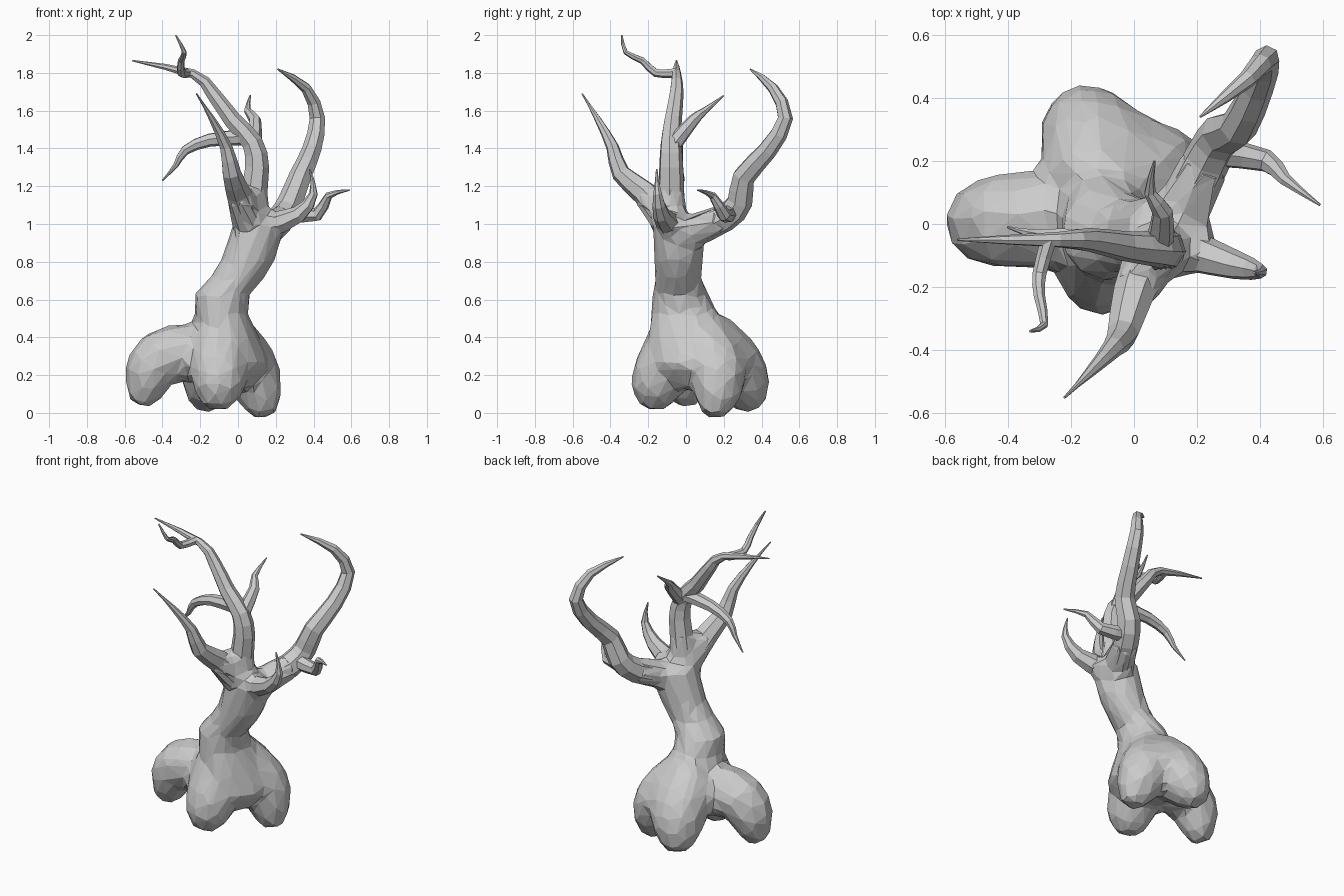
import bpy, bmesh, math
from mathutils import Vector, Quaternion

if "Cube" in bpy.data.objects:
    bpy.data.objects.remove(bpy.data.objects["Cube"])


def spline(points, steps):
    """Smooth curve through a few points."""
    p = [Vector(q) for q in points]
    p = [2 * p[0] - p[1]] + p + [2 * p[-1] - p[-2]]
    out = []
    for a, b, c, d in zip(p, p[1:], p[2:], p[3:]):
        for k in range(steps):
            t = k / steps
            out.append(b + (c - a) * t / 2 + (a - 2.5 * b + 2 * c - d / 2) * t * t
                       + (1.5 * (b - c) + (d - a) / 2) * t ** 3)
    return out + [p[-2]]


def bridge(bm, rings):
    n = len(rings[0])
    for a, b in zip(rings, rings[1:]):
        for i in range(n):
            j = (i + 1) % n
            bm.faces.new((a[i], a[j], b[j], b[i]))
    bm.faces.new(rings[0][::-1])
    bm.faces.new(rings[-1])


def tube(bm, pts, radii, sides):
    """Tube along pts, its frame carried from ring to ring."""
    rings, side, old = [], None, None
    for k, p in enumerate(pts):
        t = (pts[min(k + 1, len(pts) - 1)] - pts[max(k - 1, 0)]).normalized()
        side = old.rotation_difference(t) @ side if old else t.orthogonal().normalized()
        old = t
        rings.append([bm.verts.new(p + Quaternion(t, math.tau * i / sides) @ side * radii[k])
                      for i in range(sides)])
    bridge(bm, rings)


def finish(bm, name):
    bmesh.ops.recalc_face_normals(bm, faces=bm.faces)
    me = bpy.data.meshes.new(name)
    bm.to_mesh(me)
    bm.free()
    ob = bpy.data.objects.new(name, me)
    bpy.context.collection.objects.link(ob)
    return ob


body = bmesh.new()


def branch(name, radius, power, *points, flare=0):
    """Tapering branch; the first rings may be repeated as a flare in the trunk."""
    pts = spline(points, 2)
    n = len(pts) - 1
    radii = [max(.004, radius * (1 - k / n) ** power) for k in range(n + 1)]
    bm = bmesh.new()
    tube(bm, pts, radii, 7)
    finish(bm, name)
    if flare:
        tube(body, pts[:flare], [r * 1.12 for r in radii[:flare]], 8)


def root(radius, *points):
    """Stubby root with a rounded tip."""
    pts = spline(points, 4)
    n = len(pts) - 1
    tube(body, pts, [radius * max(.36, math.sqrt(1 - (k / n) ** 4)) for k in range(n + 1)], 10)


# Branches and twigs
branch("main_branch", .08, .6, (.1, -.08, .98), (.08, -.08, 1.12), (.1, -.08, 1.3),
       (.075, -.08, 1.43), (-.03, -.07, 1.55), (-.14, -.05, 1.7), (-.24, -.05, 1.795),
       (-.56, -.05, 1.865), flare=4)
branch("horn_branch", .083, .55, (.13, 0, .95), (.23, .2, 1.03), (.28, .285, 1.12),
       (.33, .305, 1.25), (.39, .43, 1.39), (.42, .525, 1.56), (.36, .46, 1.72),
       (.21, .34, 1.82), flare=3)
branch("front_branch", .085, 1, (.06, -.1, 1.02), (0, -.22, 1.165), (-.035, -.345, 1.27),
       (-.065, -.39, 1.41), (-.14, -.47, 1.56), (-.22, -.55, 1.69), flare=3)
branch("right_branch", .07, 1, (.16, -.08, .99), (.32, -.13, 1.05),
       (.4, -.15, 1.16), (.38, -.155, 1.29), flare=2)
branch("top_twig", .026, .5, (-.27, -.05, 1.8), (-.3, -.16, 1.8), (-.3, -.23, 1.865),
       (-.285, -.32, 1.91), (-.33, -.34, 2))
branch("back_twig", .045, .8, (.08, -.06, 1.43), (.09, .04, 1.55),
       (.05, .1, 1.6), (.065, .2, 1.68))
branch("drooping_twig", .045, .8, (.04, -.07, 1.46), (-.15, -.05, 1.445),
       (-.28, -.04, 1.39), (-.33, -.03, 1.31), (-.4, -.01, 1.23))
branch("hooked_twig", .05, .8, (.25, .23, 1.06), (.42, .2, 1.05),
       (.48, .14, 1.15), (.59, .06, 1.18))

# Swollen leaning trunk: level ellipses (x, y, z, rx, ry)
trunk = [(-.04, .09, .13, .12, .17), (-.02, .095, .25, .2, .285), (-.06, .055, .4, .175, .26),
         (-.09, -.01, .54, .14, .175), (-.085, -.03, .63, .15, .15), (-.01, -.04, .71, .15, .125),
         (.05, -.04, .8, .145, .13), (.12, -.04, 1.02, .14, .14)]
angles = [math.tau * i / 14 for i in range(14)]
bridge(body, [[body.verts.new((x + rx * math.cos(a), y + ry * math.sin(a), z)) for a in angles]
              for x, y, z, rx, ry in trunk])

# Left, front, back and right roots
root(.16, (-.1, .02, .31), (-.41, .01, .29), (-.52, 0, .04))
root(.16, (-.1, -.03, .4), (-.1, -.135, .2), (-.11, -.19, .02))
root(.18, (-.11, .1, .38), (-.13, .25, .24), (-.19, .37, .03))
root(.16, (-.03, .1, .36), (.07, .17, .22), (.15, .15, -.02))

# Fuse trunk and roots into one faceted skin
ob = finish(body, "trunk_and_roots")
m = ob.modifiers.new("fuse", 'REMESH')
m.mode, m.voxel_size = 'VOXEL', .022
m = ob.modifiers.new("soften", 'SMOOTH')
m.factor, m.iterations = .5, 14
m = ob.modifiers.new("facet", 'DECIMATE')
m.ratio = .06
